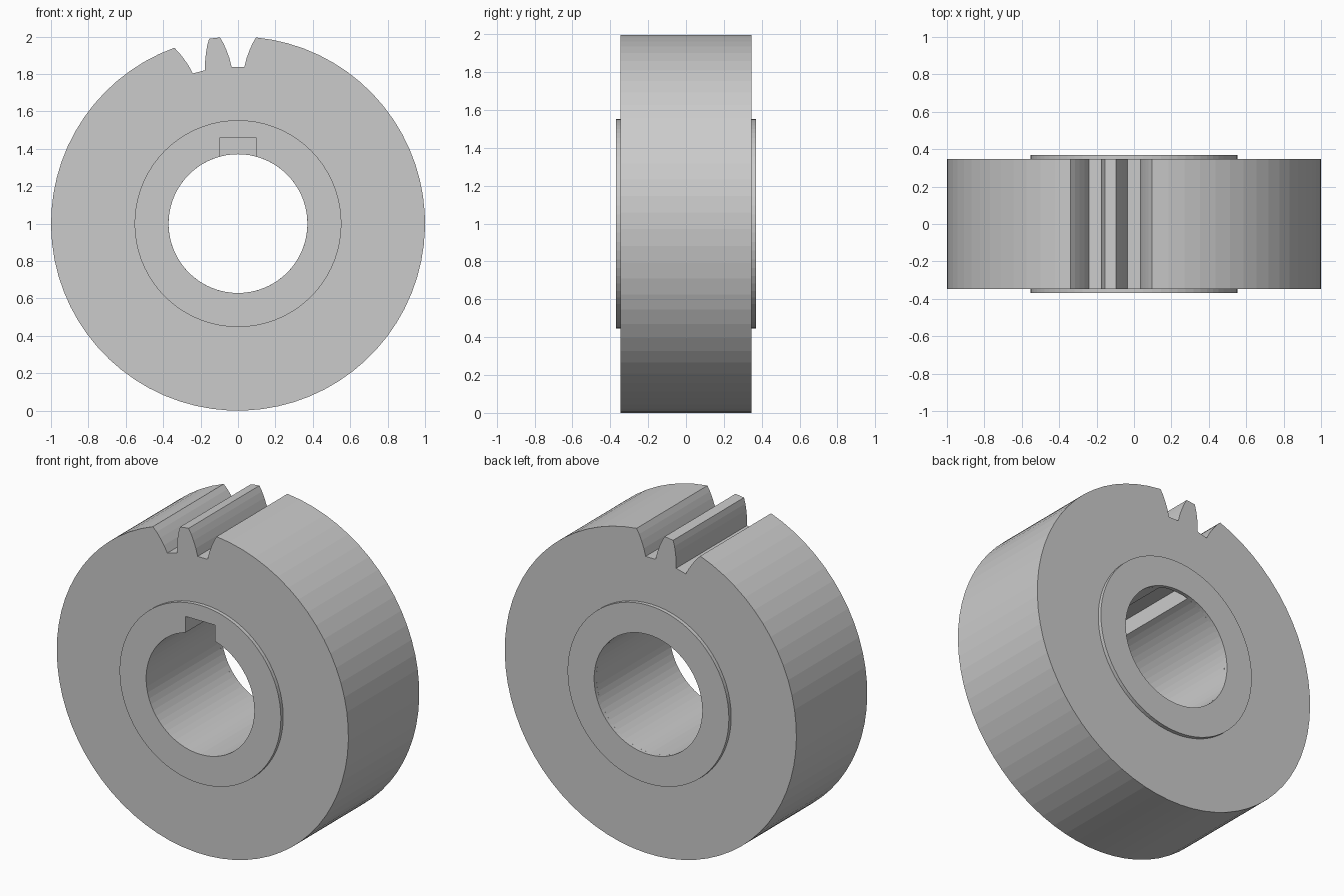
import bpy, bmesh
from math import sin, cos, asin, pi, radians, hypot, atan2

if "Cube" in bpy.data.objects:
    bpy.data.objects.remove(bpy.data.objects["Cube"], do_unlink=True)

OUTER, HUB, BORE = 1.0, 0.553, 0.371
BODY_HALF, HUB_HALF = 0.347, 0.37
KEY_HALF, KEY_TOP = 0.1, 0.457
PITCH = radians(14.4)

grey = bpy.data.materials.new("steel_grey")
grey.use_nodes = True
grey.diffuse_color = (0.6, 0.6, 0.6, 1)
grey.node_tree.nodes["Principled BSDF"].inputs["Base Color"].default_value = (0.6, 0.6, 0.6, 1)


def arc(radius, start, end, steps):
    """Points clockwise from the top, angles measured from straight up."""
    return [(radius * sin(start + (end - start) * i / steps),
             radius * cos(start + (end - start) * i / steps)) for i in range(steps + 1)]


def circle(radius, steps=72):
    return arc(radius, 0, 2 * pi, steps)[:-1]


def turned(points, angle):
    """Turn points anticlockwise about the shaft centre."""
    return [(x * cos(angle) - y * sin(angle), x * sin(angle) + y * cos(angle)) for x, y in points]


def plate(name, loops, y_front, y_back):
    """Extrude a filled outline with holes along the shaft."""
    curve = bpy.data.curves.new(name + "_outline", "CURVE")
    curve.dimensions = "2D"
    curve.fill_mode = "BOTH"
    curve.extrude = (y_back - y_front) / 2
    for loop in loops:
        spline = curve.splines.new("POLY")
        spline.points.add(len(loop) - 1)
        for point, (x, y) in zip(spline.points, loop):
            point.co = (x, y, 0, 1)
        spline.use_cyclic_u = True
    temp = bpy.data.objects.new(name + "_temp", curve)
    bpy.context.collection.objects.link(temp)
    graph = bpy.context.evaluated_depsgraph_get()
    mesh = bpy.data.meshes.new_from_object(temp.evaluated_get(graph))
    bpy.data.objects.remove(temp, do_unlink=True)
    bpy.data.curves.remove(curve)
    bm = bmesh.new()
    bm.from_mesh(mesh)
    bmesh.ops.remove_doubles(bm, verts=bm.verts, dist=0.0001)
    for v in bm.verts:
        x, y, z = v.co
        v.co = (x, (y_front + y_back) / 2 - z, y + OUTER)
    bmesh.ops.recalc_face_normals(bm, faces=bm.faces)
    for face in bm.faces:
        face.smooth = False
        face.material_index = 0
    bm.to_mesh(mesh)
    bm.free()
    mesh.name = name
    mesh.materials.clear()
    mesh.materials.append(grey)
    obj = bpy.data.objects.new(name, mesh)
    bpy.context.collection.objects.link(obj)
    return obj


# Tooth gap: curved flank mirrored across the gap centre
flank = [(0.096, 0.9954), (0.078, 0.964), (0.062, 0.928), (0.046, 0.885), (0.034, 0.838)]
gap = flank + [(-x, y) for x, y in reversed(flank)]
half = atan2(flank[0][0], flank[0][1])

# Blank rim, with two gaps and the one tooth between them
rim = gap + arc(OUTER, -half, half - PITCH, 2)[1:-1] + turned(gap, PITCH)
rim += arc(OUTER, -PITCH - half, half - 2 * pi, 66)[1:-1]

# Bore with keyway
key_angle = asin(KEY_HALF / BORE)
keyed_bore = arc(BORE, key_angle, 2 * pi - key_angle, 60)
keyed_bore += [(-KEY_HALF, KEY_TOP), (KEY_HALF, KEY_TOP)]

plate("gear_body", [rim, keyed_bore], -BODY_HALF, BODY_HALF)
plate("front_hub", [circle(HUB), keyed_bore], -HUB_HALF, -BODY_HALF)
# The back hub closes the end of the keyway
plate("back_hub", [circle(HUB), circle(BORE)], BODY_HALF, HUB_HALF)
